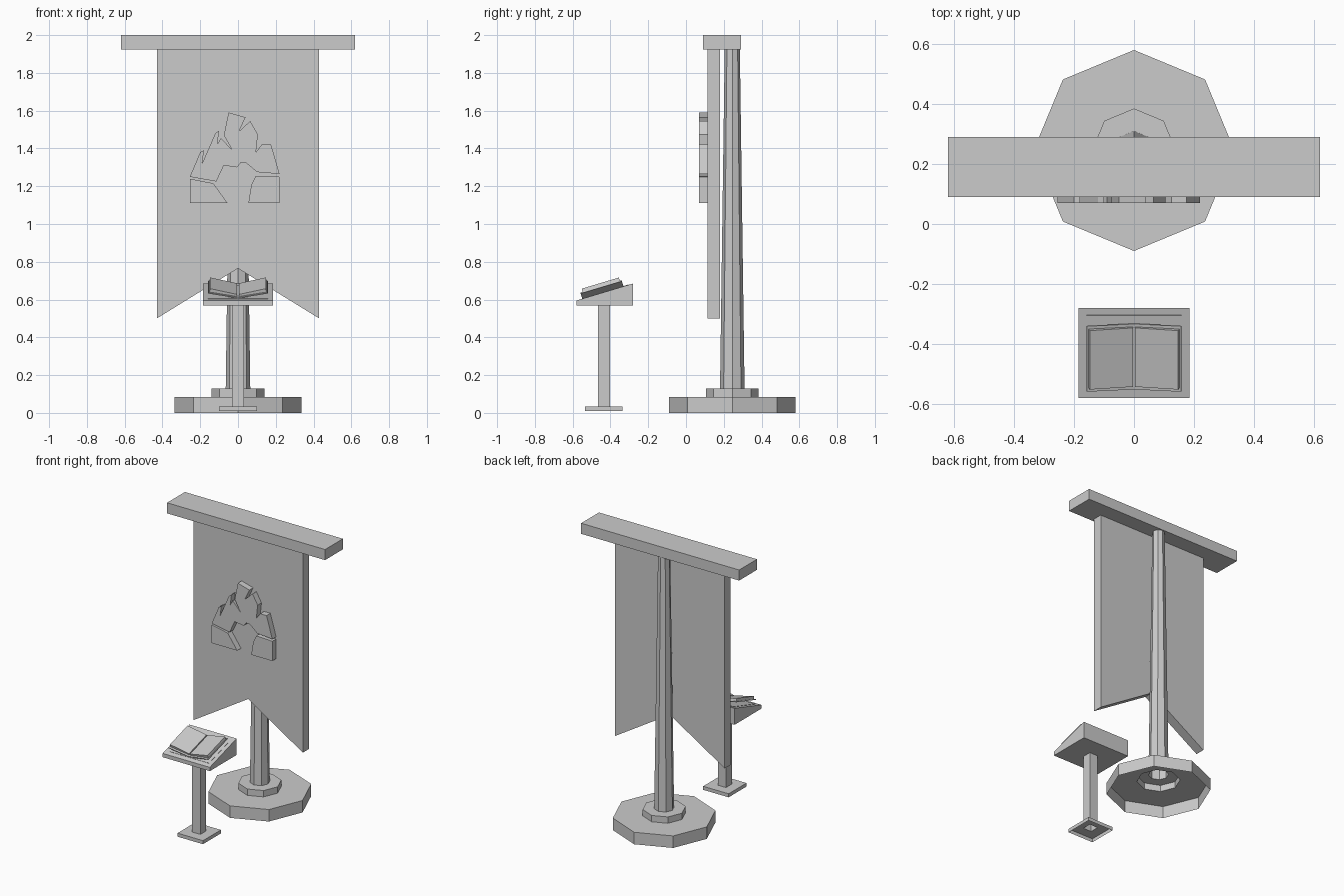
import bpy
import bmesh
import math
from mathutils import Matrix, Vector

default_cube = bpy.data.objects.get("Cube")
if default_cube:
    bpy.data.objects.remove(default_cube, do_unlink=True)

# One plain grey for everything
GREY = (0.6, 0.6, 0.6, 1.0)
grey = bpy.data.materials.new("plain_grey")
grey.use_nodes = True
grey.diffuse_color = GREY
grey.node_tree.nodes["Principled BSDF"].inputs["Base Color"].default_value = GREY


def finish(name, bm, matrix=None):
    """Turn a bmesh into a flat shaded object, optionally placed by a matrix."""
    bmesh.ops.recalc_face_normals(bm, faces=bm.faces)
    mesh = bpy.data.meshes.new(name)
    bm.to_mesh(mesh)
    bm.free()
    mesh.materials.append(grey)
    part = bpy.data.objects.new(name, mesh)
    bpy.context.collection.objects.link(part)
    if matrix is not None:
        part.matrix_world = matrix
    return part


def slab(name, outline, front, back, matrix=None):
    """Extrude an outline drawn in x and z from front to back along y."""
    bm = bmesh.new()
    face = bm.faces.new([bm.verts.new((x, front, z)) for x, z in outline])
    result = bmesh.ops.extrude_face_region(bm, geom=[face])
    moved = [item for item in result["geom"] if isinstance(item, bmesh.types.BMVert)]
    bmesh.ops.translate(bm, verts=moved, vec=Vector((0, back - front, 0)))
    return finish(name, bm, matrix)


def rectangle(left, right, bottom, top):
    return [(left, bottom), (right, bottom), (right, top), (left, top)]


def stepped_post(name, profile, sides, turn, y):
    """Stack polygon rings of (radius, height) into a shell with an open bottom."""
    bm = bmesh.new()
    rings = []
    for radius, height in profile:
        ring = []
        for i in range(sides):
            angle = turn + math.tau * i / sides
            position = (radius * math.cos(angle), y + radius * math.sin(angle), height)
            ring.append(bm.verts.new(position))
        rings.append(ring)
    for lower, upper in zip(rings, rings[1:]):
        for i in range(sides):
            j = (i + 1) % sides
            bm.faces.new((lower[i], lower[j], upper[j], upper[i]))
    bm.faces.new(rings[-1])
    return finish(name, bm)


# Banner stand: octagonal base, collar and tapering pole
stand_profile = [(0.335, 0), (0.335, 0.085), (0.14, 0.085), (0.14, 0.13),
                 (0.065, 0.13), (0.04, 1.93)]
stepped_post("banner_stand", stand_profile, sides=8, turn=0, y=0.245)

# Crossbar and swallow-tailed banner
slab("crossbar", rectangle(-0.62, 0.62, 1.925, 2), front=0.09, back=0.29)
banner_outline = [(-0.43, 1.925), (-0.43, 0.5), (0, 0.765), (0.43, 0.5), (0.43, 1.925)]
slab("banner", banner_outline, front=0.113, back=0.18)

# Raised mountain emblem in three pieces
mountain = [
    (-.05, 1.59), (.04, 1.565), (.005, 1.49), (.065, 1.545), (.105, 1.475),
    (.095, 1.38), (.125, 1.42), (.175, 1.42), (.22, 1.265), (.1, 1.275),
    (.065, 1.305), (.04, 1.325), (.015, 1.325), (-.005, 1.3), (-.075, 1.31),
    (-.115, 1.225), (-.255, 1.25), (-.2, 1.38), (-.18, 1.39), (-.19, 1.32),
    (-.12, 1.48), (-.1, 1.495), (-.11, 1.42), (-.09, 1.455), (-.03, 1.39),
    (-.075, 1.47)]
right_rock = [(-.255, 1.24), (-.13, 1.215), (-.055, 1.11), (-.255, 1.11)]
left_rock = [(.095, 1.255), (.22, 1.25), (.22, 1.11), (.055, 1.11), (.07, 1.205)]
emblem_pieces = {
    "emblem_mountain": mountain,
    "emblem_right_rock": right_rock,
    "emblem_left_rock": left_rock,
}
for piece_name, piece_outline in emblem_pieces.items():
    slab(piece_name, piece_outline, front=0.07, back=0.115)

# Lectern: square foot and column
HALF_DIAGONAL = math.sqrt(2)
lectern_steps = [(0.1, 0.01), (0.1, 0.035), (0.032, 0.035), (0.032, 0.575)]
lectern_profile = [(half * HALF_DIAGONAL, height) for half, height in lectern_steps]
stepped_post("lectern_post", lectern_profile, sides=4, turn=math.pi / 4, y=-0.435)

# Wedge-shaped desk, drawn from the side and turned to run across x
desk_side = [(-0.58, 0.568), (-0.28, 0.568), (-0.28, 0.685), (-0.58, 0.595)]
quarter_turn = Matrix.Rotation(math.pi / 2, 4, "Z")
slab("desk", desk_side, front=-0.185, back=0.185, matrix=quarter_turn)

# Everything on the desk lies in its sloping plane
slope = math.atan2(0.09, 0.3)
on_desk = Matrix.Translation((0, -0.58, 0.595)) @ Matrix.Rotation(slope, 4, "X")
slab("desk_panel", rectangle(-0.158, 0.158, -0.002, 0.002), 0.032, 0.288, on_desk)

# Open book: each half has a tilted cover and a block of pages
cover = [(0, 0.002), (0.158, 0.029), (0.156, 0.034), (0, 0.008)]
pages = [(0.004, 0.006), (0.152, 0.032), (0.147, 0.052), (0.004, 0.02)]
for side_name, side in (("left", 1), ("right", -1)):
    half_cover = [(side * x, z) for x, z in cover]
    half_pages = [(side * x, z) for x, z in pages]
    slab(side_name + "_cover", half_cover, 0.032, 0.26, on_desk)
    slab(side_name + "_pages", half_pages, 0.045, 0.25, on_desk)
